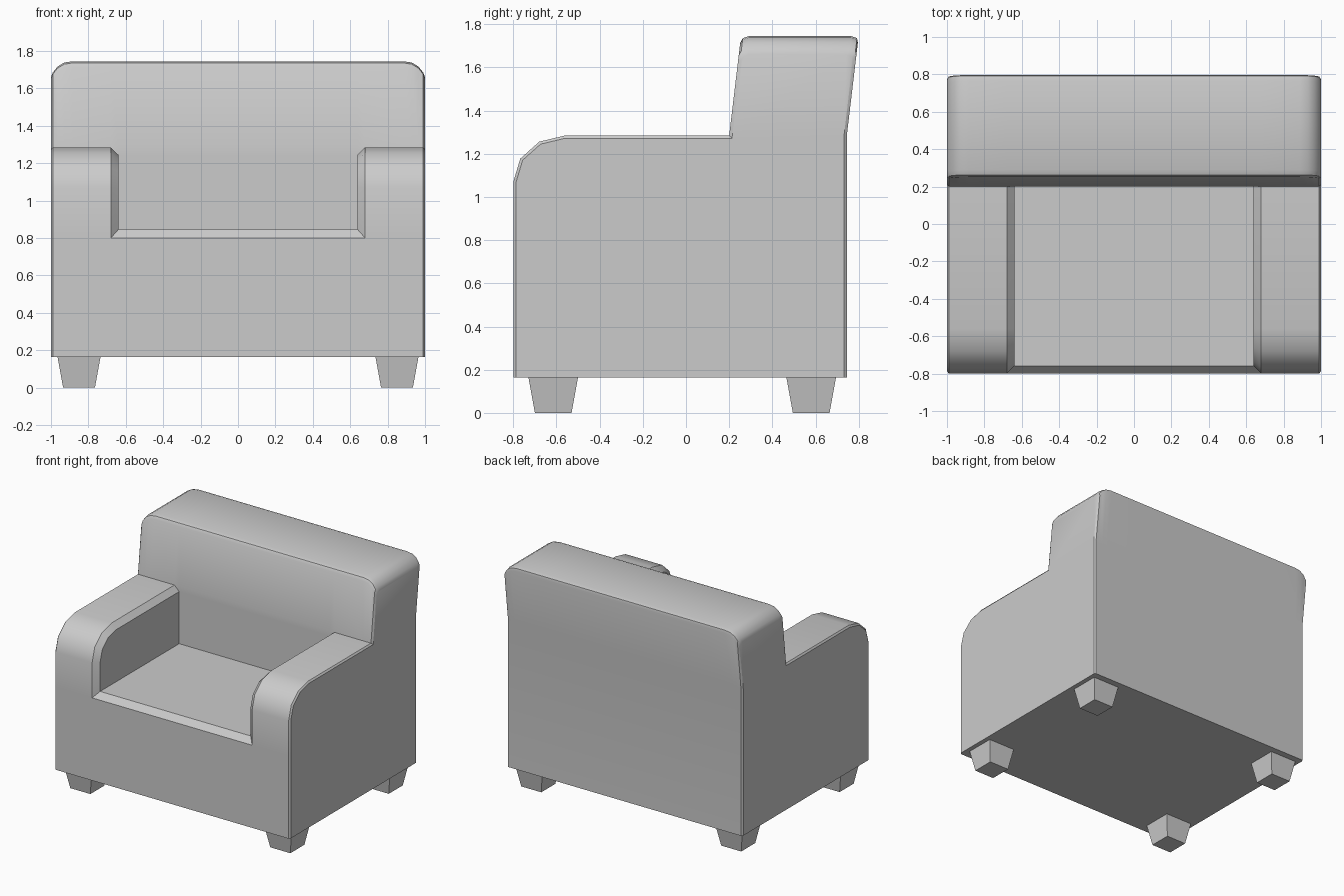
import bpy, bmesh, math

if "Cube" in bpy.data.objects:
    bpy.data.objects.remove(bpy.data.objects["Cube"])

BOTTOM, SEAT, ARM, LEAN = 0.165, 0.845, 1.285, 0.12


def finish(bm, name, smooth):
    bmesh.ops.remove_doubles(bm, verts=bm.verts, dist=1e-4)
    bmesh.ops.dissolve_degenerate(bm, edges=bm.edges, dist=1e-5)
    bmesh.ops.recalc_face_normals(bm, faces=bm.faces)
    mesh = bpy.data.meshes.new(name)
    bm.to_mesh(mesh)
    bm.free()
    ob = bpy.data.objects.new(name, mesh)
    bpy.context.collection.objects.link(ob)
    if smooth:
        bpy.ops.object.select_all(action='DESELECT')
        ob.select_set(True)
        bpy.context.view_layer.objects.active = ob
        bpy.ops.object.shade_smooth_by_angle(angle=math.radians(35))
    return ob


def section(top, inset=0.0, kind='arm'):
    """Side outline (y, z) of the chair; same point count for every kind."""
    i = inset
    # front face and lip
    pts = [(-0.8 + i, BOTTOM), (-0.8 + i, 0.8)]
    pts.append((-0.8 + i, 0.8) if kind == 'arm' else (-0.76, SEAT))
    # rounded arm front, or seat
    a = 0.04 if kind == 'inner' else i
    for k in range(4):
        t = math.radians(30 * k)
        if kind == 'seat':
            pts.append((-0.76, SEAT))
        else:
            pts.append((-0.56 - (0.24 - a) * math.cos(t),
                        1.07 + (0.215 - a) * math.sin(t)))
    pts.append((0.2 + i, SEAT if kind == 'seat' else ARM - a))
    pts.append((0.2 + i, ARM - i))
    # leaning backrest with eased top edges
    f = 0.2 + i + LEAN * (top - ARM)
    b = 0.745 - i + LEAN * (top - ARM)
    pts += [(f - 0.004, top - 0.03), (f + 0.008, top - 0.009), (f + 0.035, top),
            (b - 0.035, top), (b - 0.008, top - 0.009), (b - 0.004, top - 0.03),
            (0.745 - i, ARM), (0.745 - i, BOTTOM)]
    return pts


# Body: outlines lofted across the width, from outer side to seat, mirrored
half = [(1.0, section(1.66, 0.013)), (0.99, section(1.685)),
        (0.965, section(1.717)), (0.93, section(1.738)), (0.885, section(1.745)),
        (0.68, section(1.745)), (0.64, section(1.745, kind='inner')),
        (0.64, section(1.745, kind='seat'))]
stations = half + [(-x, p) for x, p in reversed(half)]
bm = bmesh.new()
rings = [[bm.verts.new((x, y, z)) for y, z in p] for x, p in stations]
for r, s in zip(rings, rings[1:]):
    for k in range(len(r)):
        n = (k + 1) % len(r)
        bm.faces.new((r[k], r[n], s[n], s[k]))
bm.faces.new(rings[0])
bm.faces.new(rings[-1])
finish(bm, "armchair_body", True)


# Tapered square legs
def leg(name, x, y):
    bm = bmesh.new()
    bmesh.ops.create_cube(bm, size=1)
    for v in bm.verts:
        h = 0.115 if v.co.z > 0 else 0.085
        v.co = (x + math.copysign(h, v.co.x), y + math.copysign(h, v.co.y),
                BOTTOM if v.co.z > 0 else 0)
    finish(bm, name, False)


for side, x in (("left", -0.85), ("right", 0.85)):
    leg("front_leg_" + side, x, -0.615)
    leg("back_leg_" + side, x, 0.58)
